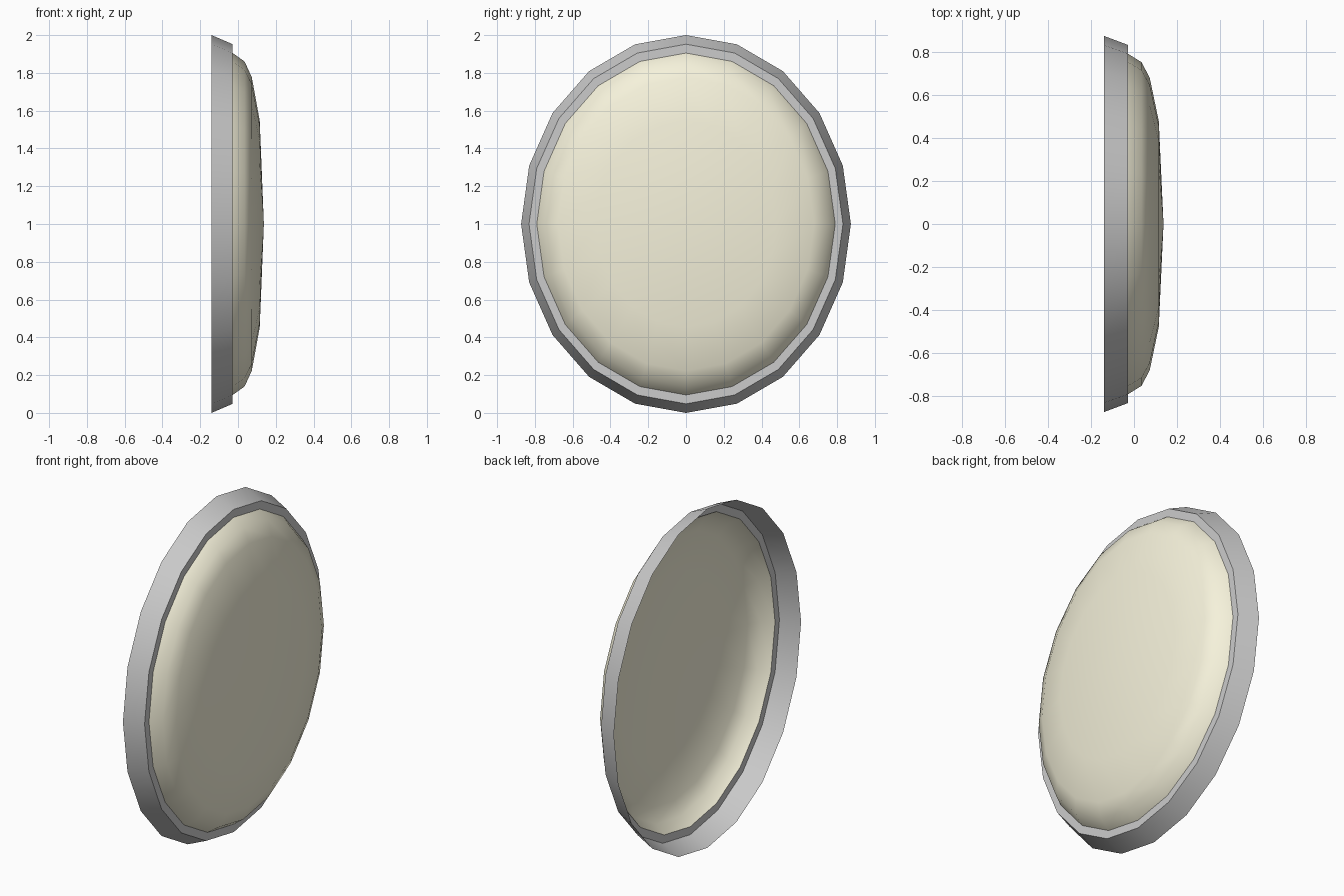
import bpy, bmesh, math

if "Cube" in bpy.data.objects:
    bpy.data.objects.remove(bpy.data.objects["Cube"])

SIDES = 20
ASPECT = 0.873  # width of the oval relative to its height


def oval_shell(name, profile, angle, color=None):
    """Sweep (x, radius) points round an oval; radius 0 closes to a point."""
    bm = bmesh.new()
    rings = []
    for x, r in profile:
        if r == 0:
            rings.append([bm.verts.new((x, 0, 1))] * SIDES)
            continue
        ring = []
        for i in range(SIDES):
            a = 2 * math.pi * i / SIDES
            ring.append(bm.verts.new((x, r * ASPECT * math.sin(a), 1 + r * math.cos(a))))
        rings.append(ring)
    for lo, hi in zip(rings, rings[1:]):
        for i in range(SIDES):
            j = (i + 1) % SIDES
            quad = [lo[i], hi[i], hi[j], lo[j]]
            bm.faces.new(list(dict.fromkeys(quad)))
    # Face every normal outwards, towards the front of the dome
    bm.normal_update()
    if sum(f.normal.x for f in bm.faces) < 0:
        bmesh.ops.reverse_faces(bm, faces=bm.faces[:])
    mesh = bpy.data.meshes.new(name)
    bm.to_mesh(mesh)
    bm.free()
    obj = bpy.data.objects.new(name, mesh)
    bpy.context.collection.objects.link(obj)
    if color:
        mat = bpy.data.materials.new(name + "_material")
        mat.diffuse_color = color
        mat.use_nodes = True
        mat.node_tree.nodes["Principled BSDF"].inputs["Base Color"].default_value = mat.diffuse_color
        mesh.materials.append(mat)
    bpy.ops.object.select_all(action='DESELECT')
    obj.select_set(True)
    bpy.context.view_layer.objects.active = obj
    bpy.ops.object.shade_smooth_by_angle(angle=math.radians(angle))
    return obj


# Tapered frame with a flat front lip, open at the back
oval_shell("frame", [(-0.14, 1.0), (-0.028, 0.952), (-0.028, 0.905)], 35)

# Shallow domed lens
oval_shell("lens",
           [(-0.028, 0.905), (0.035, 0.86), (0.073, 0.777), (0.115, 0.547), (0.137, 0)],
           60, (0.92, 0.89, 0.71, 1))
